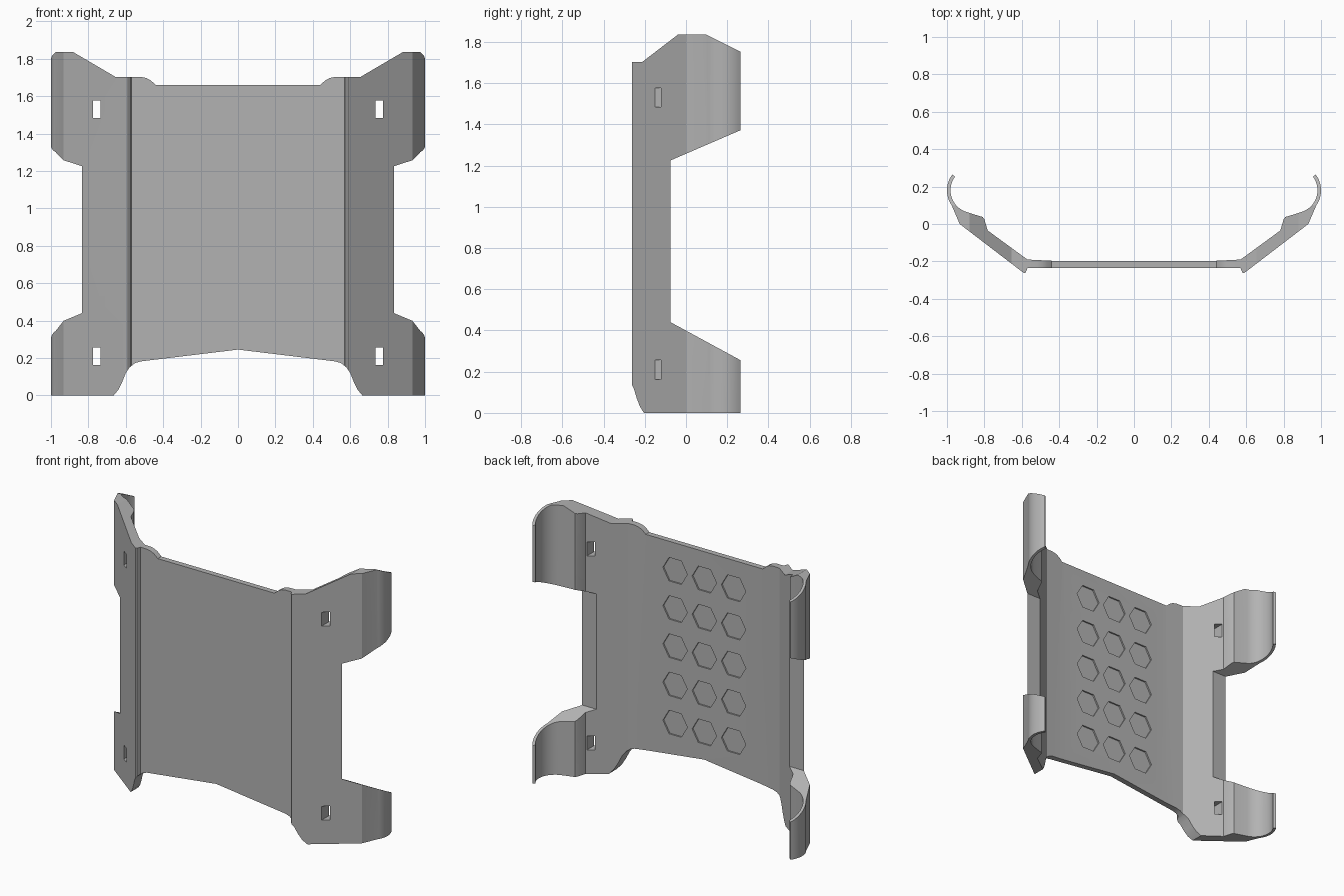
import bpy, bmesh
from math import radians, cos, sin
from mathutils import Vector

cube = bpy.data.objects.get("Cube")
if cube:
    bpy.data.objects.remove(cube, do_unlink=True)

grey = bpy.data.materials.new("plain_grey")
grey.use_nodes = True
grey.diffuse_color = (0.45, 0.45, 0.45, 1)
grey.node_tree.nodes["Principled BSDF"].inputs["Base Color"].default_value = (0.45, 0.45, 0.45, 1)


def arc(cx, cy, r, start, end, steps):
    angles = [radians(start + (end - start) * i / steps) for i in range(steps + 1)]
    return [(cx + r * cos(a), cy + r * sin(a)) for a in angles]


def mirrored(half):
    return half + [(-x, y) for x, y in reversed(half) if x > 0]


def prism(name, outline, place, low, high):
    """Extrude a flat outline; place(a, b, depth) gives the 3D point."""
    bm = bmesh.new()
    face = bm.faces.new([bm.verts.new(place(a, b, low)) for a, b in outline])
    top = bmesh.ops.extrude_face_region(bm, geom=[face])["geom"]
    shift = Vector(place(0, 0, high)) - Vector(place(0, 0, low))
    bmesh.ops.translate(bm, vec=shift, verts=[v for v in top if isinstance(v, bmesh.types.BMVert)])
    bmesh.ops.recalc_face_normals(bm, faces=bm.faces)
    mesh = bpy.data.meshes.new(name)
    bm.to_mesh(mesh)
    bm.free()
    mesh.materials.append(grey)
    obj = bpy.data.objects.new(name, mesh)
    bpy.context.collection.objects.link(obj)
    return obj


def along_z(a, b, d):
    return (a, b, d)


def along_y(a, b, d):
    return (a, d, b)


def along_x(a, b, d):
    return (d, a, b)


def cut(target, cutter, operation):
    mod = target.modifiers.new("cut", "BOOLEAN")
    mod.operation, mod.solver, mod.object = operation, "EXACT", cutter
    bpy.context.view_layer.objects.active = target
    bpy.ops.object.modifier_apply(modifier=mod.name)
    bpy.data.objects.remove(cutter, do_unlink=True)


# Plate, angled wings and curled hooks as one plan section
plan = [(0.57, -0.235), (0.578, -0.258), (0.588, -0.263), (0.60, -0.254), (0.932, 0)]
plan += arc(0.86, 0.18, 0.14, -35, 37, 12)
plan += arc(0.86, 0.18, 0.121, 37, -72, 18)
plan += [(0.835, 0.045), (0.81, 0.038), (0.80, 0.025), (0.782, -0.035),
         (0.57, -0.19), (0.43, -0.197)]
panel = prism("back_panel", mirrored(plan), along_z, -0.1, 2)

# Front outline: peaked lower edge, top shoulders and sloping wing tops
front = [(0, 0.245), (0.52, 0.182), (0.55, 0.173), (0.58, 0.15), (0.60, 0.12),
         (0.62, 0.07), (0.64, 0.03), (0.665, 0), (1.1, 0), (1.1, 1.835),
         (0.88, 1.835), (0.655, 1.703), (0.52, 1.703), (0.49, 1.697),
         (0.465, 1.683), (0.44, 1.66)]
cut(panel, prism("front_cutter", mirrored(front), along_y, -1, 1), "INTERSECT")

# Side outline: separates the upper and lower hooks
side = [(-0.5, -0.05), (0.4, -0.05), (0.4, 0.182), (-0.075, 0.44), (-0.075, 1.225),
        (0.4, 1.43), (0.4, 1.685), (0.1, 1.835), (0.1, 1.9), (-0.5, 1.9)]
cut(panel, prism("side_cutter", side, along_x, -1.5, 1.5), "INTERSECT")

# Strap slots through the wings
for sx in (-1, 1):
    for z in (0.21, 1.53):
        slot = [(sx * 0.755 + dx, z + dz) for dx, dz in
                ((-0.02, -0.047), (0.02, -0.047), (0.02, 0.047), (-0.02, 0.047))]
        cut(panel, prism("slot_cutter", slot, along_y, -0.6, 0.6), "DIFFERENCE")

# Shallow hexagon recesses on the rear face
for column in (-1, 0, 1):
    for row in range(-2, 3):
        hexagon = arc(column * 0.22, 0.95 + row * 0.26, 0.092, 0, 300, 5)
        cut(panel, prism("hexagon_cutter", hexagon, along_y, -0.207, -0.1), "DIFFERENCE")

# Smooth curls with crisp edges
bpy.ops.object.select_all(action="DESELECT")
panel.select_set(True)
bpy.context.view_layer.objects.active = panel
bpy.ops.object.shade_smooth_by_angle(angle=radians(25))
